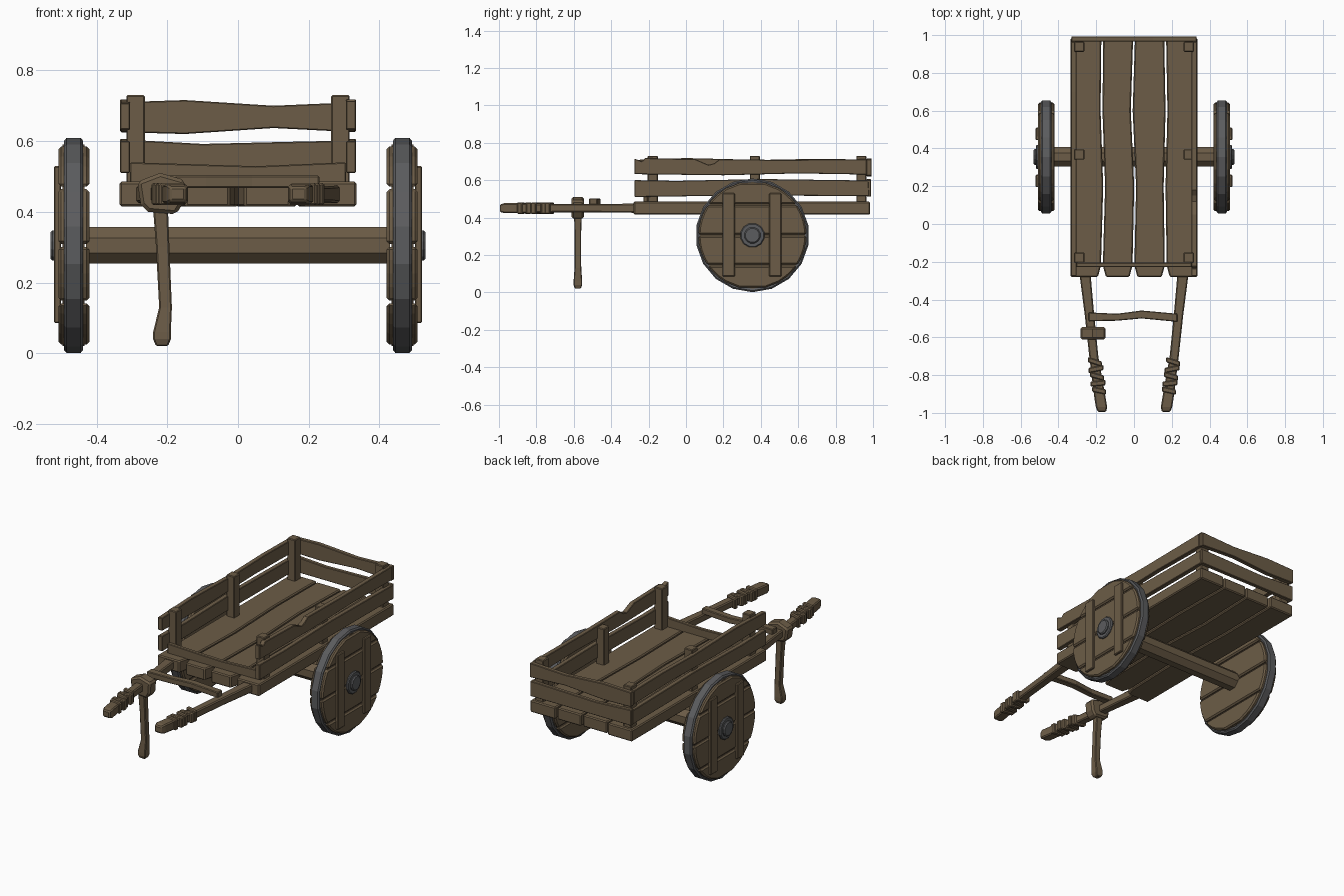
import bpy, bmesh, math
from mathutils import Vector, Matrix

if "Cube" in bpy.data.objects:
    bpy.data.objects.remove(bpy.data.objects["Cube"])


def material(name, rgb):
    m = bpy.data.materials.new(name)
    m.diffuse_color = (*rgb, 1)
    m.use_nodes = True
    m.node_tree.nodes["Principled BSDF"].inputs["Base Color"].default_value = m.diffuse_color
    return m


WOOD = material("weathered wood", (0.150, 0.108, 0.063))
IRON = material("dark iron", (0.105, 0.107, 0.112))


def loft(name, rings, mat=WOOD, bevel=0.0):
    """Closed solid through matching rings of 3D points."""
    bm = bmesh.new()
    vs = [[bm.verts.new(p) for p in r] for r in rings]
    n = len(vs[0])
    bm.faces.new(vs[0])
    bm.faces.new(vs[-1])
    for a, b in zip(vs, vs[1:]):
        for i in range(n):
            j = (i + 1) % n
            bm.faces.new((a[i], a[j], b[j], b[i]))
    bmesh.ops.recalc_face_normals(bm, faces=bm.faces)
    me = bpy.data.meshes.new(name)
    bm.to_mesh(me)
    bm.free()
    me.materials.append(mat)
    ob = bpy.data.objects.new(name, me)
    bpy.context.collection.objects.link(ob)
    if bevel:
        mod = ob.modifiers.new("bevel", 'BEVEL')
        mod.width, mod.segments = bevel, 1
        mod.limit_method, mod.angle_limit = 'ANGLE', math.radians(40)
    return ob


def prism(name, pts, axis, a, b, mat=WOOD, bevel=0.0):
    """Outline in the plane across the axis, extruded from a to b."""
    def p(u, v, w):
        return {'x': (w, u, v), 'y': (u, w, v), 'z': (u, v, w)}[axis]
    return loft(name, [[p(u, v, w) for u, v in pts] for w in (a, b)], mat, bevel)


def box(name, x0, x1, y0, y1, z0, z1, bevel=0.004):
    return prism(name, [(x0, y0), (x1, y0), (x1, y1), (x0, y1)], 'z', z0, z1, WOOD, bevel)


def board(name, low, high, axis, a, b):
    return prism(name, low + high[::-1], axis, a, b, WOOD, 0.003)


def disc(name, r, x0, x1, n, mat, bevel=0.0):
    pts = [(WY + r * math.cos(2 * math.pi * (i + .5) / n),
            WZ + r * math.sin(2 * math.pi * (i + .5) / n)) for i in range(n)]
    return prism(name, pts, 'x', x0, x1, mat, bevel)


WY, WZ = 0.355, 0.305      # wheel centre

# Floor: four planks with wavy seams and tapered front ends
seams = [[(-.335, -.28), (-.335, .2), (-.335, .6), (-.335, .98)],
         [(-.17, -.22), (-.158, .2), (-.172, .6), (-.168, .98)],
         [(-.003, -.22), (.006, .2), (-.012, .6), (.0, .98)],
         [(.168, -.22), (.162, .2), (.172, .6), (.165, .98)],
         [(.335, -.28), (.335, .2), (.335, .6), (.335, .98)]]
ends = [.985, .975, .98, .985]
for i in range(4):
    g0, g1 = (0 if i == 0 else .005), (0 if i == 3 else .005)
    L = [(x + g0, y) for x, y in seams[i]]
    R = [(x - g1, y) for x, y in seams[i + 1]]
    L[-1], R[-1] = (L[-1][0], ends[i]), (R[-1][0], ends[i])
    if i:
        L.insert(0, (L[0][0] + .016, -.28))
    if i < 3:
        R.insert(0, (R[0][0] - .016, -.28))
    prism(f"floor_plank_{i}", L + R[::-1], 'z', .415, .485, WOOD, .006)

# Corner and middle posts
for s in (-1, 1):
    for k, y in enumerate((-.178, .368, .938)):
        x0, x1 = sorted((s * .263, s * .316))
        top = .70 if (s == 1 and k == 1) else .73
        box(f"post_{k}_{'right' if s > 0 else 'left'}", x0, x1, y - .027, y + .027, .48, top)

# Side boards, the right upper one and the left upper one chipped differently
for s in (-1, 1):
    side = 'right' if s > 0 else 'left'
    a, b = s * .305, s * .334
    board(f"lower_side_board_{side}",
          [(-.275, .51), (.3, .518), (.98, .515)],
          [(-.275, .6), (-.05, .596), (.4, .606), (.975, .598)], 'x', a, b)
    if s > 0:
        top = [(-.275, .715), (-.235, .70), (-.22, .718), (.05, .712), (.12, .682),
               (.15, .69), (.18, .712), (.5, .708), (.965, .712)]
    else:
        top = [(-.275, .708), (.0, .718), (.4, .708), (.7, .714), (.965, .71)]
    board(f"upper_side_board_{side}",
          [(-.275, .632), (.2, .626), (.6, .636), (.965, .63)], top, 'x', a, b)

# Back boards and low front board
board("upper_back_board", [(-.332, .625), (-.15, .62), (.1, .637), (.332, .625)],
      [(-.332, .71), (-.15, .716), (.1, .70), (.332, .71)], 'y', .966, .993)
board("lower_back_board", [(-.332, .512), (.332, .512)],
      [(-.332, .605), (-.1, .592), (.15, .598), (.332, .602)], 'y', .966, .99)
board("front_board", [(-.305, .48), (.305, .48)],
      [(-.305, .54), (.05, .529), (.305, .54)], 'y', -.228, -.205)

# Handles: lofted bars with wrapped grips
path = [(-.24, .262, .03, .025), (-.48, .236, .025, .022), (-.70, .213, .024, .022),
        (-.92, .180, .030, .027), (-.97, .172, .030, .027), (-.995, .170, .022, .020)]
for s in (-1, 1):
    side = 'right' if s > 0 else 'left'
    loft(f"handle_{side}", [[(s * x - w, y, .45 - h), (s * x + w, y, .45 - h),
                             (s * x + w, y, .45 + h), (s * x - w, y, .45 + h)]
                            for y, x, w, h in path], WOOD, .006)
    for k in range(5):
        y = -.73 - k * .038
        x = s * (.209 - (-.72 - y) * .15)
        t = (.012, -.008, .01, -.004, .008)[k]
        w = .037 + .003 * (k % 2)
        prism(f"grip_wrap_{k}_{side}",
              [(x - w, y - .014 + t), (x + w, y - .014 - t),
               (x + w, y + .014 - t), (x - w, y + .014 + t)], 'z', .419, .481, WOOD, .005)

# Crossbar between the handles
prism("crossbar", [(-.24, -.515), (-.09, -.512), (.04, -.5), (.23, -.518),
                   (.23, -.475), (.04, -.458), (-.09, -.475), (-.24, -.468)],
      'z', .468, .502, WOOD, .004)

# Prop leg and the binding that holds it
leg = [(.46, -.222, .022, .022), (.30, -.213, .019, .017), (.13, -.205, .018, .018),
       (.06, -.215, .025, .023), (.04, -.215, .025, .023), (.02, -.215, .017, .016)]
loft("prop_leg", [[(x - w, -.578 - d, z), (x + w, -.578 - d, z),
                   (x + w, -.578 + d, z), (x - w, -.578 + d, z)]
                  for z, x, w, d in leg], WOOD, .004)
prism("leg_binding", [(-.285, .485), (-.22, .51), (-.15, .49), (-.155, .425),
                      (-.175, .393), (-.255, .4), (-.275, .42)], 'y', -.612, -.545, WOOD, .01)

# Axle
disc("axle", .056, -.43, .43, 8, WOOD)

# Wheels
for s in (-1, 1):
    side = 'right' if s > 0 else 'left'
    # iron tyre as a lathed ring
    n, prof = 18, [(.278, .442), (.296, .438), (.304, .445), (.304, .485), (.296, .492), (.278, .488)]
    bm = bmesh.new()
    rings = [[bm.verts.new((s * x, WY + r * math.cos(2 * math.pi * (i + .5) / n),
                            WZ + r * math.sin(2 * math.pi * (i + .5) / n)))
              for r, x in prof] for i in range(n)]
    for i in range(n):
        A, B = rings[i], rings[(i + 1) % n]
        for k in range(6):
            bm.faces.new((A[k], A[(k + 1) % 6], B[(k + 1) % 6], B[k]))
    bmesh.ops.recalc_face_normals(bm, faces=bm.faces)
    me = bpy.data.meshes.new("tyre")
    bm.to_mesh(me)
    bm.free()
    me.materials.append(IRON)
    bpy.context.collection.objects.link(bpy.data.objects.new(f"tyre_{side}", me))
    # plank disc: four strips over a thinner core
    disc(f"wheel_core_{side}", .285, s * .434, s * .496, n, WOOD)
    cuts = [-.284, -.16, 0, .163, .284]
    for k in range(4):
        z0, z1 = cuts[k] + .004, cuts[k + 1] - .004
        zs = [z0 + (z1 - z0) * i / 4 for i in range(5)]
        half = [(math.sqrt(.288 ** 2 - z * z), z) for z in zs]
        prism(f"wheel_plank_{k}_{side}",
              [(WY + y, WZ + z) for y, z in half] + [(WY - y, WZ + z) for y, z in half[::-1]],
              'x', s * .420, s * .508, WOOD, .008)
    # outer battens
    for k, y in enumerate((.228, .477)):
        x0, x1 = sorted((s * .50, s * .521))
        box(f"batten_{k}_{side}", x0, x1, y - .033, y + .033, .085, .53)
    # iron hub
    disc(f"hub_plate_{side}", .066, s * .50, s * .519, 12, IRON, .005)
    disc(f"hub_cap_{side}", .044, s * .51, s * .531, 12, IRON, .006)
